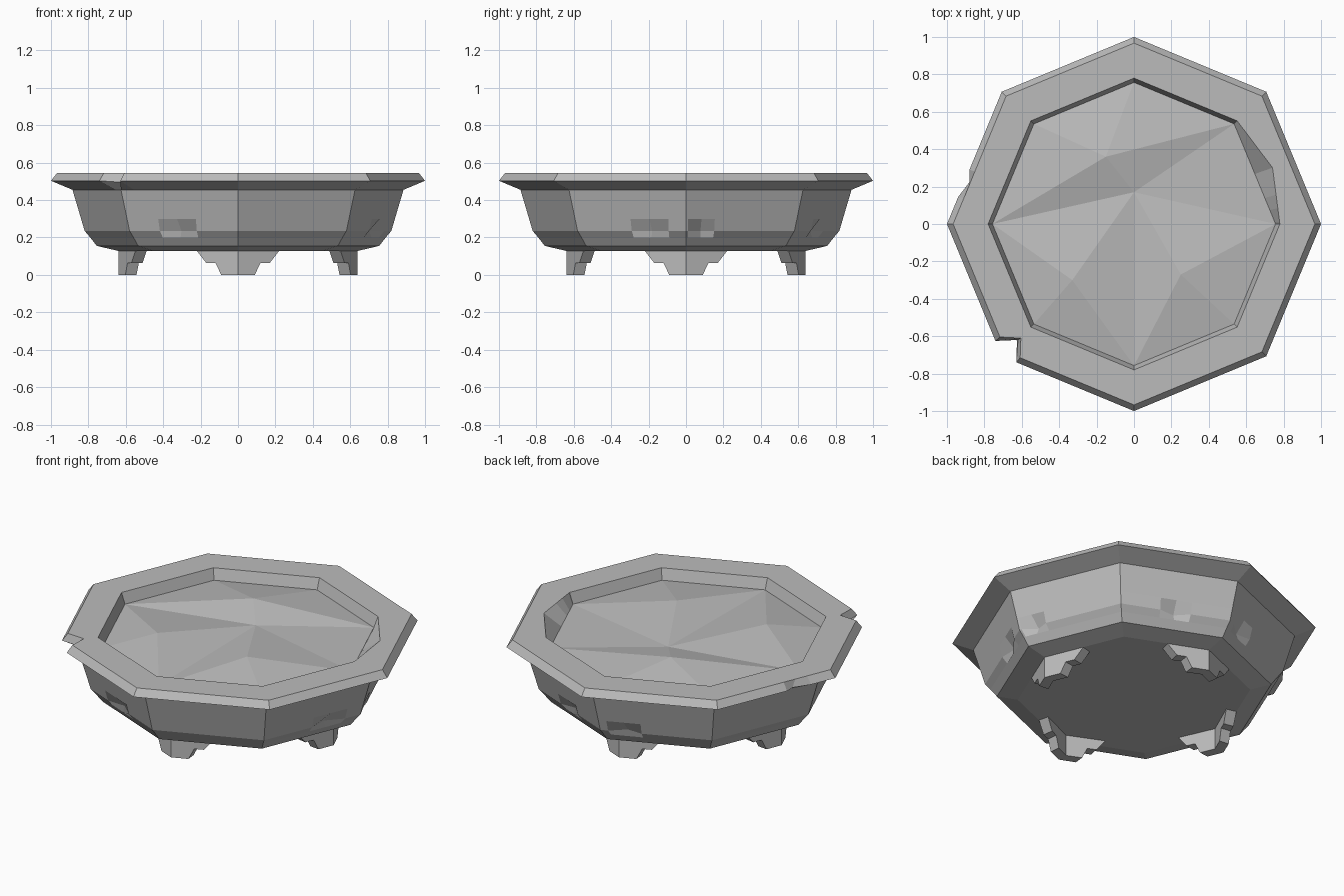
import bpy
import bmesh
import math
from mathutils import Vector, Matrix

cube = bpy.data.objects.get("Cube")
if cube:
    bpy.data.objects.remove(cube)

stone = bpy.data.materials.new("grey_stone")
stone.use_nodes = True
GREY = (0.5, 0.5, 0.5, 1)
stone.diffuse_color = GREY
stone.node_tree.nodes["Principled BSDF"].inputs["Base Color"].default_value = GREY


def make_object(name, bm):
    mesh = bpy.data.meshes.new(name)
    bm.to_mesh(mesh)
    bm.free()
    mesh.materials.append(stone)
    obj = bpy.data.objects.new(name, mesh)
    bpy.context.collection.objects.link(obj)
    return obj


def corner(k, r):
    a = math.radians(45 * k)
    return Vector((r * math.cos(a), r * math.sin(a), 0))


def octagon_point(s, r, z):
    """Point on an octagon; s counts corners, its fraction runs along a side."""
    k = math.floor(s)
    p = corner(k, r).lerp(corner(k + 1, r), s - k)
    p.z = z
    return p


# Bowl profile from the underside, over the lip, down to the hidden floor
PROFILE = [("base", 0.64, 0.128), ("foot_bevel", 0.755, 0.155),
           ("dent_low", 0.79, 0.2), ("ridge", 0.82, 0.235),
           ("dent_high", 0.839, 0.3), ("under_lip", 0.885, 0.455),
           ("lip", 1.0, 0.503), ("rim", 0.967, 0.545),
           ("inner_rim", 0.78, 0.545), ("soil_line", 0.755, 0.475),
           ("floor", 0.74, 0.4)]

# Dents in the walls: position along the octagon and half width
DENTS = [(0.14, 0.12), (1.5, 0.14), (2.22, 0.15), (5.45, 0.17), (7.67, 0.17)]
stations = set(range(8)) | {0.5, 3.59, 3.69, 3.795, 4.884, 5.11}
for s, w in DENTS:
    stations |= {s - w, s, s + w}
stations = sorted(stations)

# Broken lip corner and chipped lip edge
BREAKS = {("lip", 5): (-0.62, -0.62, 0.495),
          ("rim", 5): (-0.605, -0.61, 0.545),
          ("lip", 3.69): (-0.875, 0.23, 0.5)}


def bowl_point(ring, r, z, s):
    if (ring, s) in BREAKS:
        return Vector(BREAKS[ring, s])
    p = octagon_point(s, r, z)
    if ring == "ridge" and any(s == d for d, w in DENTS):
        p -= Vector((p.x, p.y, 0)).normalized() * 0.04
    if ring == "inner_rim" and 0 < s < 1:
        p += Vector((0.075, 0.025, 0)) * (1 - abs(2 * s - 1))
    return p


bm = bmesh.new()
rings = [[bm.verts.new(bowl_point(n, r, z, s)) for s in stations]
         for n, r, z in PROFILE]
count = len(stations)
for low, high in zip(rings, rings[1:]):
    for i in range(count):
        j = (i + 1) % count
        bm.faces.new((low[i], low[j], high[j], high[i]))
bm.faces.new(rings[0][::-1])
bm.faces.new(rings[-1])
bmesh.ops.recalc_face_normals(bm, faces=bm.faces[:])
make_object("bowl", bm)

# Soil: uneven facets, one dip and three mounds
bm = bmesh.new()
edge = [bm.verts.new(octagon_point(k, 0.757, 0.48)) for k in range(8)]
dip = bm.verts.new((0, 0.17, 0.49))
back = bm.verts.new((-0.15, 0.36, 0.54))
right = bm.verts.new((-0.33, -0.3, 0.535))
left = bm.verts.new((0.25, -0.27, 0.535))


def fan(centre, rim):
    for a, b in zip(rim, rim[1:]):
        bm.faces.new((centre, a, b))


fan(back, [dip] + edge[1:5] + [dip])
fan(right, [dip] + edge[4:7] + [dip])
fan(left, [dip] + edge[6:] + [edge[0], dip])
fan(dip, edge[:2])
make_object("soil", bm)

# Bracket feet wrapping four corners of the base
FOOT = [(0, 0.128), (0.22, 0.128), (0.17, 0.064), (0.12, 0.064), (0.09, 0), (0, 0)]
SLOPE = math.tan(math.radians(22.5))


def make_foot(name, angle):
    bm = bmesh.new()
    for side in (1, -1):
        outer = [bm.verts.new((0.64 - SLOPE * y, side * y, z)) for y, z in FOOT]
        inner = [bm.verts.new((0.58 - SLOPE * y, side * y * 0.93, z)) for y, z in FOOT]
        bm.faces.new(outer)
        bm.faces.new(inner[::-1])
        for i in range(len(FOOT) - 1):
            bm.faces.new((outer[i], inner[i], inner[i + 1], outer[i + 1]))
    bmesh.ops.remove_doubles(bm, verts=bm.verts[:], dist=0.0001)
    bmesh.ops.recalc_face_normals(bm, faces=bm.faces[:])
    bm.transform(Matrix.Rotation(math.radians(angle), 4, "Z"))
    make_object(name, bm)


for i, name in enumerate(("left_foot", "back_foot", "right_foot", "front_foot")):
    make_foot(name, 90 * i)
